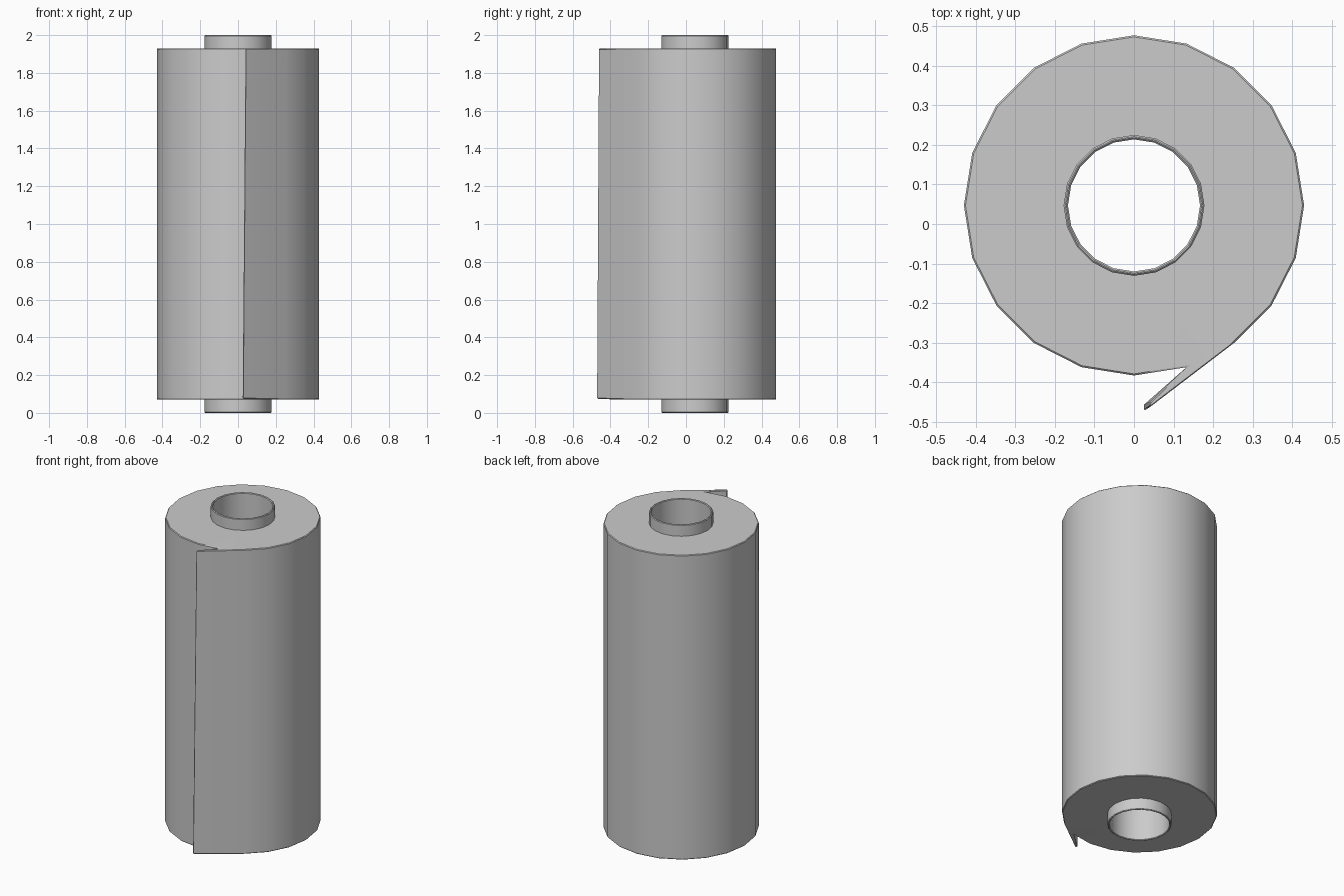
import bpy, bmesh
from math import cos, sin, pi

if "Cube" in bpy.data.objects:
    bpy.data.objects.remove(bpy.data.objects["Cube"])

N = 20          # sides of the roll and its core
CY = 0.047      # axis position in y


def ring(bm, r, z):
    return [bm.verts.new((r * cos(pi / 2 + 2 * pi * i / N),
                          CY + r * sin(pi / 2 + 2 * pi * i / N), z)) for i in range(N)]


def bridge(bm, a, b, skip=()):
    for i in range(N):
        if i not in skip:
            j = (i + 1) % N
            bm.faces.new((a[i], a[j], b[j], b[i]))


def finish(bm, name, bevel):
    bmesh.ops.recalc_face_normals(bm, faces=bm.faces)
    me = bpy.data.meshes.new(name)
    bm.to_mesh(me)
    bm.free()
    ob = bpy.data.objects.new(name, me)
    bpy.context.collection.objects.link(ob)
    m = ob.modifiers.new("edge_bevel", 'BEVEL')
    m.width, m.segments = bevel, 1
    m.limit_method, m.angle_limit = 'ANGLE', 1.0
    bpy.ops.object.select_all(action='DESELECT')
    ob.select_set(True)
    bpy.context.view_layer.objects.active = ob
    bpy.ops.object.shade_smooth_by_angle(angle=0.52)
    return ob


# Hollow cardboard core
bm = bmesh.new()
loops = [ring(bm, r, z) for r, z in ((0.178, 0), (0.178, 2), (0.167, 2), (0.167, 0))]
for k in range(4):
    bridge(bm, loops[k], loops[(k + 1) % 4])
finish(bm, "core_tube", 0.004)

# Wound sheet, with a loose end peeling off one side
bm = bmesh.new()
inner_b, outer_b = ring(bm, 0.177, 0.07), ring(bm, 0.43, 0.07)
outer_t, inner_t = ring(bm, 0.43, 1.93), ring(bm, 0.177, 1.93)
FLAP = 11       # side running from -72 to -54 degrees
bridge(bm, inner_b, outer_b)
bridge(bm, outer_b, outer_t, skip=(FLAP,))
bridge(bm, outer_t, inner_t)

a, b = FLAP, FLAP + 1
tip_in_b = bm.verts.new((0.025, -0.457, 0.075))
tip_out_b = bm.verts.new((0.025, -0.473, 0.075))
tip_in_t = bm.verts.new((0.040, -0.449, 1.928))
tip_out_t = bm.verts.new((0.040, -0.463, 1.928))
low = (outer_b[a], tip_in_b, tip_out_b, outer_b[b])
top = (outer_t[a], tip_in_t, tip_out_t, outer_t[b])
for k in range(3):
    bm.faces.new((low[k], low[k + 1], top[k + 1], top[k]))
bm.faces.new(low)
bm.faces.new(top)
finish(bm, "wound_roll", 0.004)
